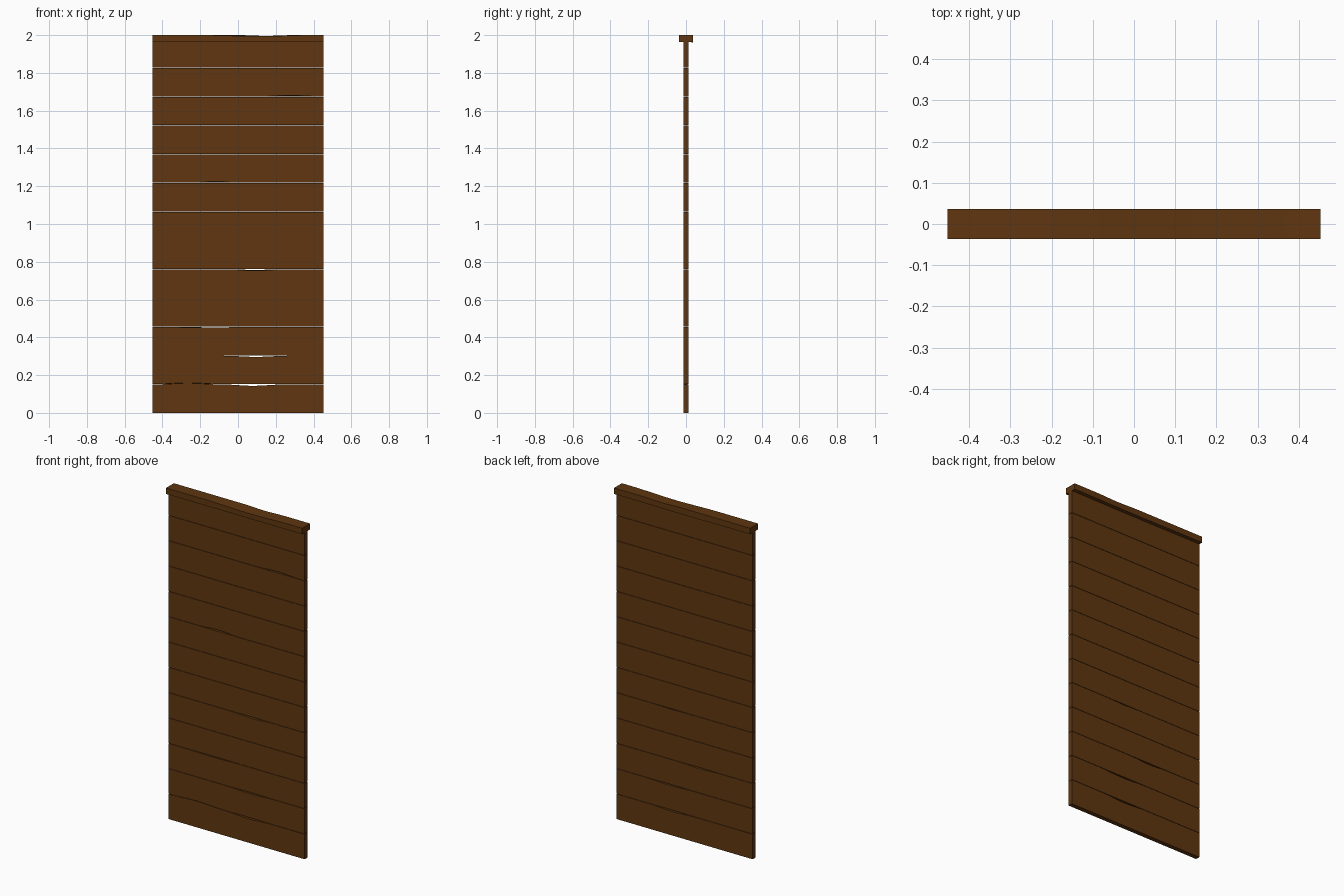
import bpy, bmesh, math

if "Cube" in bpy.data.objects:
    bpy.data.objects.remove(bpy.data.objects["Cube"])

# Dark brown timber
wood = bpy.data.materials.new("brown wood")
wood.diffuse_color = (0.115, 0.037, 0.005, 1)
wood.use_nodes = True
wood.node_tree.nodes["Principled BSDF"].inputs["Base Color"].default_value = wood.diffuse_color

HALF_W, HALF_T, STEP, GAP = 0.4525, 0.0135, 0.1523, 0.002
SEG = 32


def wave(x, dents):
    """Smooth rise or dip at x from (start, end, height) entries."""
    return sum(h * math.sin(math.pi * (x - a) / (b - a)) ** 2
               for a, b, h in dents if a < x < b)


def board(name, z0, z1, half_t, edges):
    """Lengthwise board; edges maps front/back top/bottom to its dents."""
    bm = bmesh.new()
    rings = []
    for i in range(SEG + 1):
        x = -HALF_W + 2 * HALF_W * i / SEG
        corners = ((-half_t, z0, "fb"), (half_t, z0, "bb"),
                   (half_t, z1, "bt"), (-half_t, z1, "ft"))
        rings.append([bm.verts.new((x, y, z + wave(x, edges.get(k, []))))
                      for y, z, k in corners])
    for a, b in zip(rings, rings[1:]):
        for j in range(4):
            k = (j + 1) % 4
            bm.faces.new((a[j], a[k], b[k], b[j]))
    bm.faces.new(rings[0])
    bm.faces.new(rings[-1][::-1])
    bmesh.ops.recalc_face_normals(bm, faces=bm.faces)
    me = bpy.data.meshes.new(name)
    bm.to_mesh(me)
    bm.free()
    me.materials.append(wood)
    ob = bpy.data.objects.new(name, me)
    bpy.context.collection.objects.link(ob)
    return ob


# Worn dents on individual plank edges
hump = (-0.45, -0.08, 0.007)
split = (-0.08, 0.24, -0.007)
dents = {
    0: {"ft": [hump, split], "bt": [split]},
    1: {"fb": [hump], "ft": [(-0.08, 0.27, -0.006)], "bt": [(-0.08, 0.27, -0.006)]},
    2: {"ft": [(-0.41, 0.05, -0.004)], "bt": [(-0.24, 0.05, -0.006)]},
    4: {"ft": [(-0.05, 0.24, -0.007)], "bt": [(-0.02, 0.2, -0.003)]},
    8: {"fb": [(-0.25, 0.01, 0.007)]},
    11: {"fb": [(0.12, 0.43, 0.006)]},
}

# Stacked planks
for n in range(13):
    board(f"plank_{n + 1}", n * STEP, (n + 1) * STEP - GAP, HALF_T, dents.get(n, {}))

# Cap rail with slightly worn edges
board("cap_rail", 1.964, 2.0, 0.037, {
    "ft": [(-0.2, 0.4, -0.006)], "bt": [(0.0, 0.3, -0.004)],
    "bb": [(-0.45, 0.45, -0.002)]})
